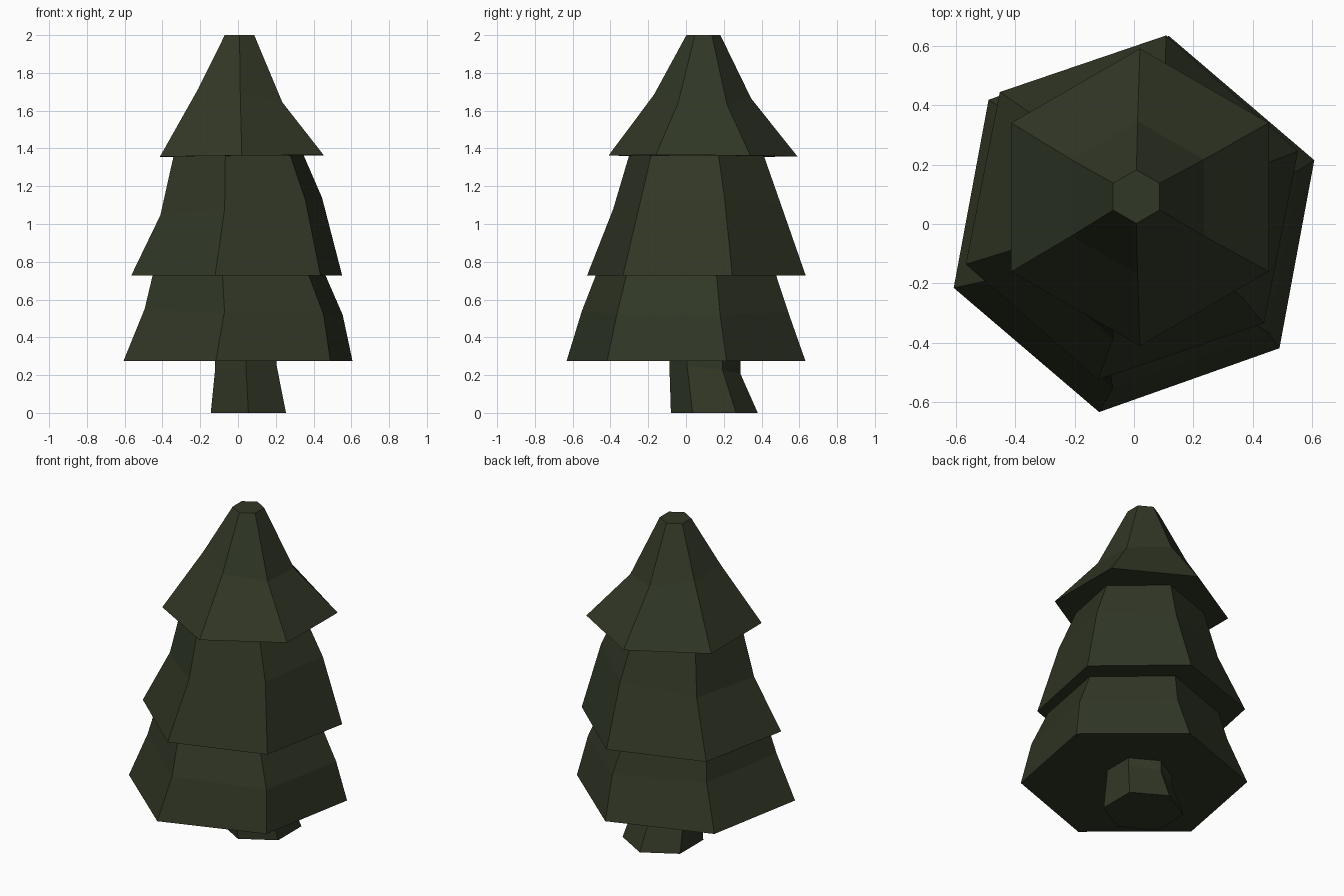
import bpy
import bmesh
from math import cos, sin, radians, tau

cube = bpy.data.objects.get("Cube")
if cube:
    bpy.data.objects.remove(cube, do_unlink=True)

# One dark green for the whole tree
GREEN = (0.030, 0.038, 0.019, 1.0)
mat = bpy.data.materials.new("dark_green")
mat.use_nodes = True
mat.diffuse_color = GREEN
mat.node_tree.nodes["Principled BSDF"].inputs["Base Color"].default_value = GREEN


def hex_loft(name, angle, rings):
    """Capped six-sided loft; ring = centre x, y, z, radius, z slope along x and y."""
    bm = bmesh.new()
    loops = []
    for cx, cy, cz, r, slope_x, slope_y in rings:
        loop = []
        for i in range(6):
            a = radians(angle) + tau * i / 6
            dx, dy = r * cos(a), r * sin(a)
            loop.append(bm.verts.new((cx + dx, cy + dy, cz + slope_x * dx + slope_y * dy)))
        loops.append(loop)
    for low, high in zip(loops, loops[1:]):
        for i in range(6):
            j = (i + 1) % 6
            bm.faces.new((low[i], low[j], high[j], high[i]))
    bm.faces.new(loops[0][::-1])
    bm.faces.new(loops[-1])
    bmesh.ops.recalc_face_normals(bm, faces=bm.faces)
    mesh = bpy.data.meshes.new(name)
    bm.to_mesh(mesh)
    bm.free()
    mesh.materials.append(mat)
    obj = bpy.data.objects.new(name, mesh)
    bpy.context.collection.objects.link(obj)
    return obj


# Trunk, leaning forward as it rises
hex_loft("trunk", 90, [
    (0.055, 0.15, 0, 0.23, 0, 0),
    (0.042, 0.10, 0.23, 0.188, 0.05, -0.12),
    (0.042, 0.10, 0.30, 0.188, 0, 0),
])

# Three skirts of foliage, each with a tilted bend in the middle
hex_loft("lower_foliage", 79.5, [
    (0, 0, 0.275, 0.643, 0, 0),
    (0.03, -0.005, 0.535, 0.556, -0.03, 0),
    (0.005, 0, 0.735, 0.483, 0, 0),
])
hex_loft("middle_foliage", 78.8, [
    (-0.007, 0.055, 0.727, 0.59, 0, 0),
    (0.017, 0.058, 1.093, 0.452, 0.105, 0.01),
    (0.003, 0.055, 1.37, 0.361, 0, 0),
])
hex_loft("top_foliage", 90, [
    (0.02, 0.09, 1.36, 0.5, 0.01, -0.005),
    (0.012, 0.088, 1.675, 0.257, -0.16, -0.04),
    (0.008, 0.092, 2.0, 0.09, 0, 0),
])
